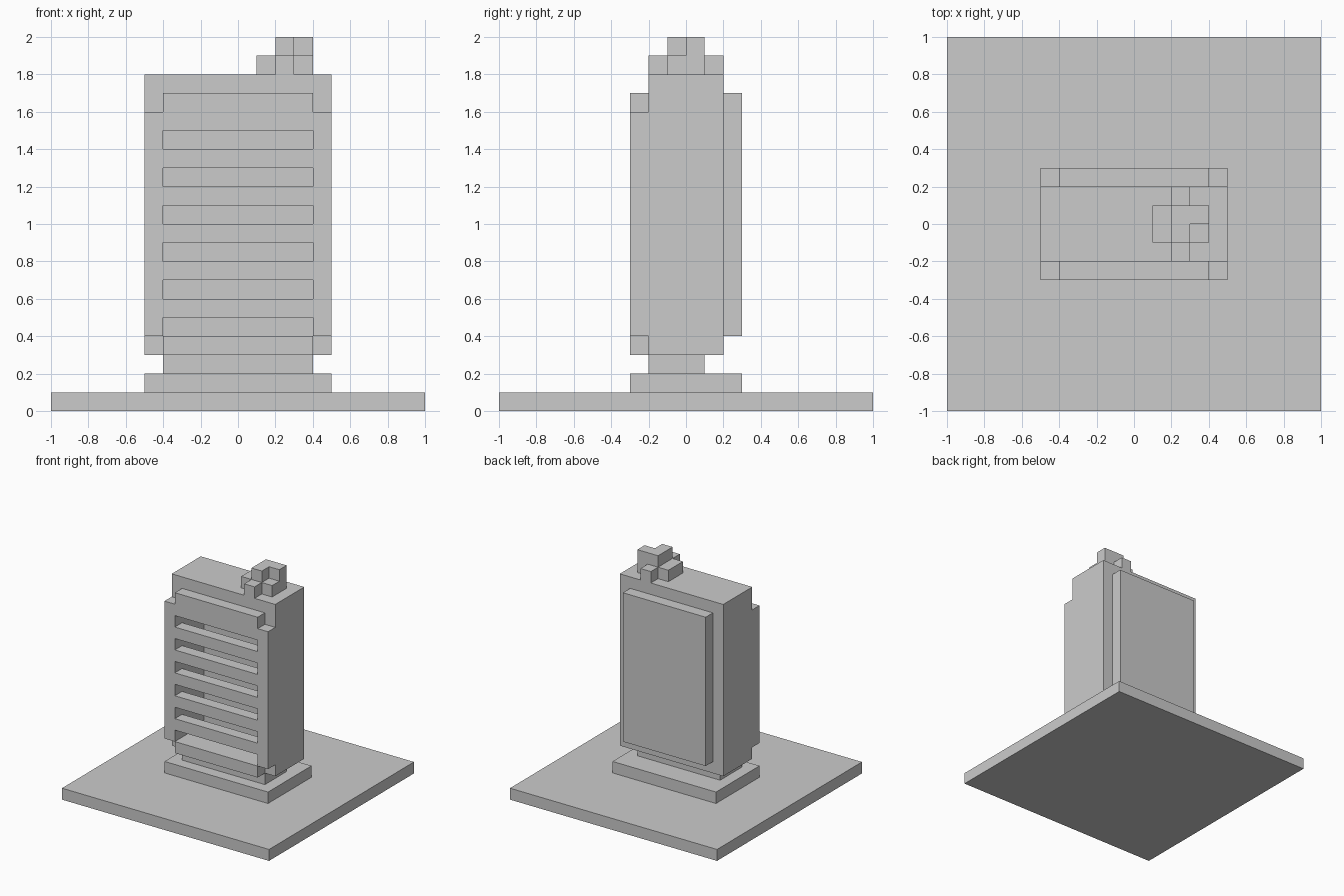
import bpy, bmesh
from mathutils import Vector

if "Cube" in bpy.data.objects:
    bpy.data.objects.remove(bpy.data.objects["Cube"])


def box(name, x, y, z):
    """Axis-aligned box from (min, max) ranges."""
    bm = bmesh.new()
    bmesh.ops.create_cube(bm, size=1)
    lo, hi = Vector((x[0], y[0], z[0])), Vector((x[1], y[1], z[1]))
    for v in bm.verts:
        v.co = Vector([(a + b) / 2 + c * (b - a) for a, b, c in zip(lo, hi, v.co)])
    mesh = bpy.data.meshes.new(name)
    bm.to_mesh(mesh)
    bm.free()
    ob = bpy.data.objects.new(name, mesh)
    bpy.context.collection.objects.link(ob)
    return ob


def mirrored(name, x, y, z):
    """Matching pair on the left and right sides."""
    box(name + "_right", x, y, z)
    box(name + "_left", (-x[1], -x[0]), y, z)


MID = (-0.4, 0.4)

# Ground slab, plinth and recessed lobby
box("ground_slab", (-1, 1), (-1, 1), (0, 0.1))
box("plinth", (-0.5, 0.5), (-0.3, 0.3), (0.1, 0.2))
box("lobby", MID, (-0.2, 0.1), (0.2, 0.3))

# Hollow tower body
mirrored("side_wall", (0.4, 0.5), (-0.2, 0.2), (0.3, 1.8))
box("tower_floor", MID, (-0.2, 0.2), (0.3, 0.4))
box("back_wall", MID, (0.1, 0.2), (0.4, 1.5))
box("tower_roof", MID, (-0.2, 0.2), (1.5, 1.8))
box("back_panel", MID, (0.2, 0.3), (0.4, 1.7))

# Front facade: corner columns and bands between open window slots
mirrored("front_column", (0.4, 0.5), (-0.3, -0.2), (0.4, 1.6))
box("facade_bottom_band", MID, (-0.3, -0.2), (0.3, 0.4))
for i in range(5):
    z = 0.5 + 0.2 * i
    box(f"facade_band_{i + 1}", MID, (-0.3, -0.2), (z, z + 0.1))
box("facade_top_band", MID, (-0.3, -0.2), (1.5, 1.7))

# Rooftop unit: cross-shaped base with an L-shaped block on top
box("rooftop_base", (0.1, 0.4), (-0.1, 0.1), (1.8, 1.9))
box("rooftop_front_arm", (0.2, 0.3), (-0.2, -0.1), (1.8, 1.9))
box("rooftop_back_arm", (0.2, 0.3), (0.1, 0.2), (1.8, 1.9))
box("rooftop_block", (0.2, 0.3), (-0.1, 0.1), (1.9, 2.0))
box("rooftop_block_corner", (0.3, 0.4), (0, 0.1), (1.9, 2.0))
